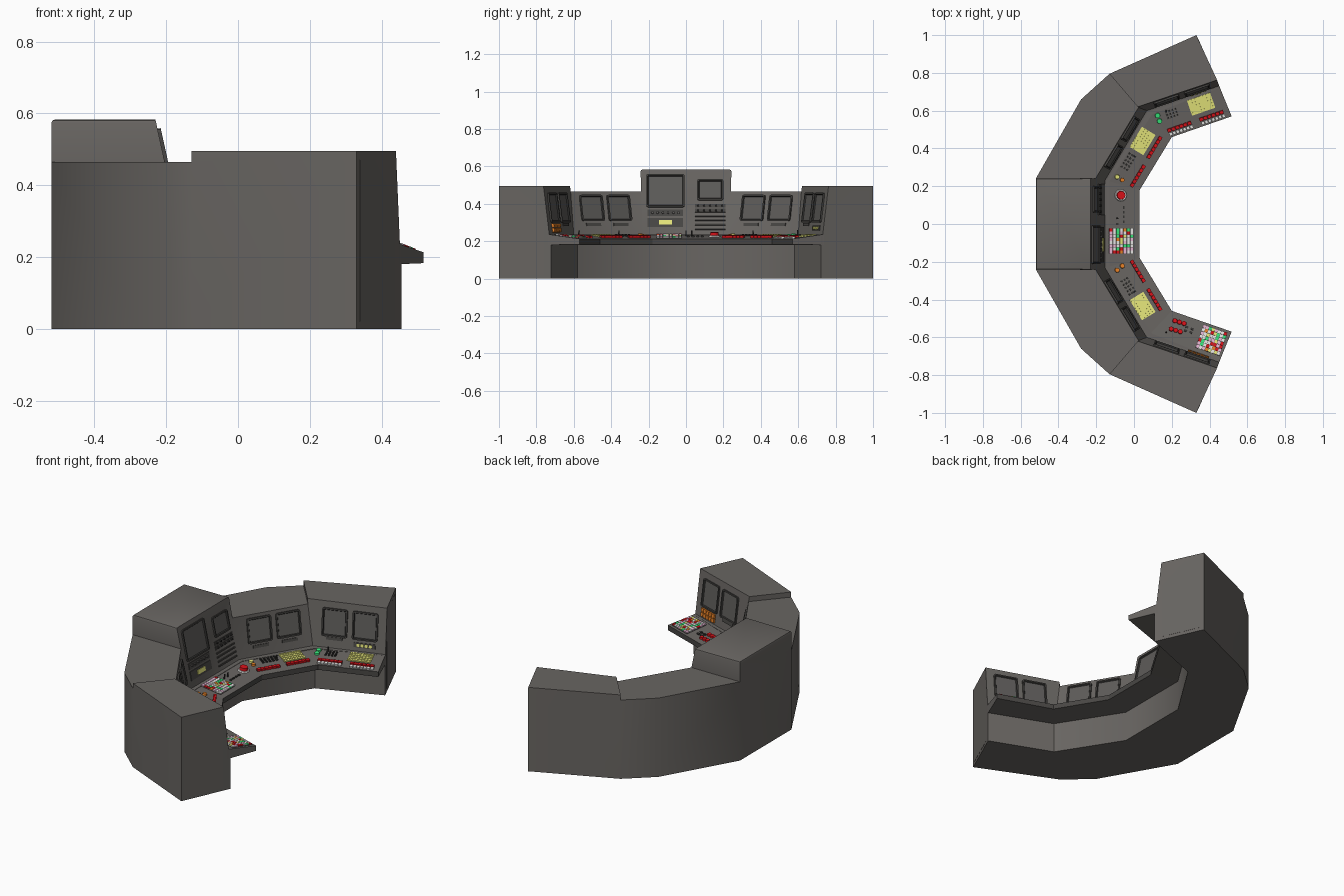
import bpy, bmesh, math, random
from mathutils import Vector, Matrix

if "Cube" in bpy.data.objects:
    bpy.data.objects.remove(bpy.data.objects["Cube"])
random.seed(4)

COLS = {"body_grey": (.14, .131, .122), "dark_trim": (.035, .034, .032), "screen_grey": (.11, .105, .1),
        "yellow": (.8, .8, .2), "red": (.7, .006, .01), "orange": (.8, .22, .02),
        "green": (.04, .8, .2), "pink": (.85, .5, .7), "white": (.85, .85, .83), "frame_grey": (.065, .062, .058)}
MATS = []
for n, c in COLS.items():
    m = bpy.data.materials.new(n)
    m.diffuse_color = (*c, 1)
    m.use_nodes = True
    m.node_tree.nodes["Principled BSDF"].inputs["Base Color"].default_value = m.diffuse_color
    MATS.append(m)
BODY, DARK, SCREEN, YEL, RED, ORG, GRN, PNK, WHT, RIM = range(10)

def finish(bm, name, frame=None, smooth=0):
    me = bpy.data.meshes.new(name)
    bm.to_mesh(me)
    bm.free()
    for m in MATS:
        me.materials.append(m)
    ob = bpy.data.objects.new(name, me)
    bpy.context.collection.objects.link(ob)
    if frame:
        ob.matrix_world = frame
    if smooth:
        bpy.ops.object.select_all(action='DESELECT')
        ob.select_set(True)
        bpy.context.view_layer.objects.active = ob
        bpy.ops.object.shade_smooth_by_angle(angle=math.radians(smooth))
    return ob

# plan outline of the +y half: outer wall, base, panel foot, desk edge
O = [(.33, 1.0), (-.13, .795), (-.28, .66), (-.52, .24)]
B = [(.455, .722), (.095, .58), (-.13, .225)]
F = [(.451, .731), (.068, .6), (-.153, .232)]
E = [(.517, .57), (.20, .46), (.03, .18)]
ZE, ZM, ZC, ZD = .495, .465, .583, .235
T0, T1, T1m = (.44, .762, ZE), (.02, .62, ZE), (.024, .617, ZM)
T2, T2c = (-.204, .24, ZM), (-.23, .243, ZC)

# console body
bm = bmesh.new()
def face(pts, s=1):
    bm.faces.new([bm.verts.new((p[0], p[1] * s, p[2])) for p in pts])
def up(p, *zs):
    return [(p[0], p[1], z) for z in zs]
def mir(pts):
    return [(x, -y, z) for x, y, z in reversed(pts)]
for s in (1, -1):
    # end section
    face(up(O[0], 0) + up(O[1], 0, ZM, ZE) + up(O[0], ZE), s)
    face(up(O[0], ZE) + up(O[1], ZE) + [T1, T0], s)
    face(up(F[0], ZD) + up(F[1], ZD) + [T1m, T1, T0], s)
    face(up(O[0], 0, ZE) + [T0] + up(F[0], ZD) + up(B[0], ZD, 0), s)
    face(up(O[1], ZM, ZE) + [T1, T1m], s)
    face(up(O[0], 0) + up(O[1], 0) + up(B[1], 0) + up(B[0], 0), s)
    # angled section
    for a, b in ((O[1], O[2]), (O[2], O[3])):
        face(up(a, 0, ZM) + up(b, ZM, 0), s)
    for k in (0, 1):
        face(up(B[k], 0, ZD) + up(B[k + 1], ZD, 0), s)
        face(up(B[k], ZD) + up(F[k], ZD) + up(F[k + 1], ZD) + up(B[k + 1], ZD), s)
    face([up(p, ZM)[0] for p in O[1:]] + [T2, T1m], s)
    face([up(p, 0)[0] for p in O[1:]] + up(B[2], 0) + up(B[1], 0), s)
    face(up(F[1], ZD) + up(F[2], ZD) + [T2, T1m], s)
    face(up(O[3], ZM, ZC) + [T2c, T2], s)
# centre section
for h in (up(O[3], 0, ZM, ZC), up(O[3], ZC) + [T2c], up(F[2], ZD) + [T2, T2c],
          up(B[2], 0, ZD), up(B[2], ZD) + up(F[2], ZD), up(O[3], 0) + up(B[2], 0)):
    face(h + mir(h))
bmesh.ops.remove_doubles(bm, verts=bm.verts, dist=.0005)
bmesh.ops.recalc_face_normals(bm, faces=bm.faces)
top = [e for e in bm.edges if all(v.co.z > ZC - .001 for v in e.verts)
       and abs(e.verts[0].co.x - e.verts[1].co.x) + (e.verts[0].co.x < -.5) > .1]
bmesh.ops.bevel(bm, geom=top, offset=.01, segments=2, profile=.5, affect='EDGES')
finish(bm, "console_body", smooth=35)

# full station lists from -y to +y
def ring(pts):
    return [Vector((x, -y, 0)) for x, y in pts] + [Vector((x, y, 0)) for x, y in reversed(pts)]
BASE, FOOT, EDGE = ring(B), ring(F), ring(E)

# desk shelf with dark front edge
bm = bmesh.new()
rows = []
for f, e in zip(FOOT, EDGE):
    back = f + (f - e) * .04
    rows.append([bm.verts.new((p.x, p.y, z)) for p, z in ((back, .237), (e, .213), (e, .183), (back, .18))])
for a, b in zip(rows, rows[1:]):
    for k in range(4):
        fc = bm.faces.new((a[k], b[k], b[(k + 1) % 4], a[(k + 1) % 4]))
        fc.material_index = RIM if k == 1 else BODY
bm.faces.new(rows[0])
bm.faces.new(rows[-1][::-1])
bmesh.ops.recalc_face_normals(bm, faces=bm.faces)
finish(bm, "desk_shelf")

# local frames for the five panels and desk sections (u along, v up/back, n out)
def make_frame(o, u, v):
    u = u.normalized()
    v = (v - u * v.dot(u)).normalized()
    return Matrix.Translation(o) @ Matrix((u, v, u.cross(v))).transposed().to_4x4()
t_e, t_m = (Vector(T0) + Vector(T1)) / 2, (Vector(T1m) + Vector(T2)) / 2
def flip(p):
    return Vector((p.x, -p.y, p.z))
tmid = [flip(t_e), flip(t_m), Vector((T2c[0], 0, ZC)), t_m, t_e]
PANEL, DESK = [], []
for i in range(5):
    u = FOOT[i + 1] - FOOT[i]
    o = (FOOT[i] + FOOT[i + 1]) / 2 + Vector((0, 0, ZD))
    front = (EDGE[i] + EDGE[i + 1]) / 2 + Vector((0, 0, .213))
    PANEL.append(make_frame(o, u, tmid[i] - o))
    DESK.append(make_frame(o + Vector((0, 0, .001)), EDGE[i + 1] - EDGE[i], o - front))
def on_desk(i, x, y):
    p = DESK[i].inverted() @ Vector((x, y, .224))
    return p.x, p.y

def boxes(name, frame, items):
    # items: u, v, width, height, depth, colour
    bm = bmesh.new()
    for u, v, w, h, d, c in items:
        r = bmesh.ops.create_cube(bm, size=1, matrix=Matrix.Translation((u, v, d / 2 - .002))
                                  @ Matrix.Diagonal((w, h, d + .004, 1)))
        for f in {f for vt in r["verts"] for f in vt.link_faces}:
            f.material_index = c
    return finish(bm, name, frame)

def grid(u, v, w, h, nu, nv, d, pick, gap=.75):
    return [(u + w * ((a + .5) / nu - .5), v + h * ((b + .5) / nv - .5), w / nu * gap, h / nv * gap, d, pick())
            for a in range(nu) for b in range(nv)]

def screen(name, frame, u, v, w, h):
    # rounded frame with a recessed screen
    bm = bmesh.new()
    r = .01
    pts = []
    for k, (sx, sy) in enumerate(((1, 1), (-1, 1), (-1, -1), (1, -1))):
        for j in range(3):
            a = math.radians(k * 90 + j * 45)
            pts.append(bm.verts.new((u + sx * (w / 2 - r) + r * math.cos(a),
                                     v + sy * (h / 2 - r) + r * math.sin(a), -.004)))
    f = bm.faces.new(pts)
    ex = bmesh.ops.extrude_face_region(bm, geom=[f])["geom"]
    bmesh.ops.translate(bm, verts=[g for g in ex if isinstance(g, bmesh.types.BMVert)], vec=(0, 0, .013))
    cap = [g for g in ex if isinstance(g, bmesh.types.BMFace)][0]
    for g in bm.faces:
        g.material_index = RIM
    bmesh.ops.inset_region(bm, faces=[cap], thickness=.008, depth=0)
    ins = bmesh.ops.inset_region(bm, faces=[cap], thickness=.004, depth=-.007)
    for g in ins["faces"]:
        g.material_index = DARK
    cap.material_index = SCREEN
    bmesh.ops.recalc_face_normals(bm, faces=bm.faces)
    finish(bm, name, frame)

def discs(name, frame, items, n=16):
    # items: u, v, radius, height, colour
    bm = bmesh.new()
    for u, v, r, d, c in items:
        res = bmesh.ops.create_cone(bm, cap_ends=True, segments=n, radius1=r, radius2=r * .9, depth=d,
                                    matrix=Matrix.Translation((u, v, d / 2)))
        for f in {f for vt in res["verts"] for f in vt.link_faces}:
            f.material_index = c
    finish(bm, name, frame)

def only(c):
    return lambda: c
def mixed():
    return random.choice((PNK, PNK, PNK, WHT, WHT, WHT, RED, RED, GRN, GRN, YEL, ORG))

# centre panel: two screens, knob strips, yellow readout
P = PANEL[2]
screen("main_screen", P, -.11, .24, .205, .18)
screen("side_screen", P, .13, .245, .14, .115)
boxes("centre_controls", P, [(-.11, .12, .19, .035, .004, RIM), (-.11, .066, .19, .05, .004, RIM),
      (-.11, .066, .07, .024, .008, YEL), (.13, .158, .165, .02, .004, RIM), (.13, .132, .165, .02, .004, RIM)]
      + [(.13, v, .165, .008, .006, RIM) for v in (.03, .055, .08, .102)])
discs("centre_knobs", P, [(-.18 + .028 * k, .12, .007, .012, SCREEN) for k in range(6)]
      + [(.065 + .032 * k, v, .006, .012, DARK) for k in range(5) for v in (.132, .158)], 10)

# angled and end panel screens, each with a control strip below
for i in (0, 1, 3, 4):
    for k, u in enumerate((-.085, .085)):
        screen(f"panel_screen_{i}_{k}", PANEL[i], u, .145, .142, .16 if i in (0, 4) else .142)
        if (i, k) not in ((0, 0), (4, 1)):
            boxes(f"screen_strip_{i}_{k}", PANEL[i], [(u, .055, .09, .016, .005, RIM)])
boxes("orange_keys", PANEL[0], grid(-.085, .036, .12, .05, 5, 2, .012, only(ORG), .85))
boxes("yellow_readout", PANEL[4], [(.085, .036, .12, .026, .004, RIM)]
      + grid(.085, .036, .09, .02, 4, 1, .008, only(YEL)))

# desk keyboards in yellow
for i, x, y, w, h in ((4, .355, .635, .13, .085), (3, .045, .44, .125, .085), (1, .045, -.435, .125, .085)):
    u, v = on_desk(i, x, y)
    boxes(f"yellow_keyboard_{i}", DESK[i], [(u, v, w, h, .003, YEL)] + grid(u, v, w, h, 8, 5, .006, only(YEL), .7))

# multicoloured button blocks
for i, x, y in ((2, -.068, -.09), (0, .41, -.615)):
    u, v = on_desk(i, x, y)
    boxes(f"colour_buttons_{i}", DESK[i], [(u, v, .135, .13, .003, SCREEN)] + grid(u, v, .135, .13, 8, 7, .008, mixed, .9))

# red switch rows, white key rows
for n, (i, x, y) in enumerate(((4, .24, .515), (4, .41, .573), (3, .108, .405), (3, .02, .254),
                               (1, .02, -.25), (1, .108, -.4))):
    u, v = on_desk(i, x, y)
    boxes(f"red_switches_{n}", DESK[i], [(u, v, .135, .012, .004, DARK)] + grid(u, v, .135, .02, 6, 1, .012, only(RED), .9))
    if i == 4:
        boxes(f"white_keys_{n}", DESK[i], grid(u + .003, v - .022, .135, .021, 7, 1, .008, only(WHT), .85))

# dark keypads
for n, (i, x, y, w, h, a, b) in enumerate(((4, .2, .585, .07, .05, 4, 3), (3, -.03, .33, .1, .05, 5, 3),
        (1, -.03, -.33, .1, .05, 5, 3), (2, -.055, .05, .1, .016, 4, 1), (0, .29, -.56, .06, .04, 2, 2))):
    u, v = on_desk(i, x, y)
    boxes(f"dark_keypad_{n}", DESK[i], grid(u, v, w, h, a, b, .006, only(DARK), .55))

# round buttons, emergency button and levers
def spots(name, i, pts, r, d, c):
    discs(name, DESK[i], [(*on_desk(i, x, y), r, d, c) for x, y in pts])
spots("green_buttons", 4, [(.125, .575), (.135, .545)], .014, .01, GRN)
spots("yellow_button", 3, [(-.09, .25)], .013, .01, YEL)
spots("orange_button", 3, [(-.062, .233)], .012, .01, ORG)
spots("orange_buttons", 1, [(-.09, -.245), (-.062, -.222)], .013, .01, ORG)
spots("red_buttons", 0, [(.205 + .024 * k + dx, y - .007 * k) for k in range(3)
                         for dx, y in ((.012, -.512), (-.008, -.556))], .013, .01, RED)
spots("emergency_ring", 2, [(-.07, .152)], .032, .006, WHT)
spots("emergency_button", 2, [(-.07, .152)], .024, .022, RED)
for i, pts in ((0, [(.17, -.575)]), (1, [(.0, -.36)]), (2, [(-.09, .03), (-.09, -.0)]), (3, [(.0, .36)]), (4, [(.17, .6)])):
    spots(f"lever_{i}", i, pts, .004, .028, DARK)

# inset end plates on the two short ends
for s in (1, -1):
    a, b = Vector((O[0][0], O[0][1] * s, 0)), Vector((B[0][0], B[0][1] * s, 0))
    fr = make_frame((a + b) / 2 + (a - b) * .04 + Vector((0, 0, .245)), (b - a) * -s, Vector((0, 0, 1)))
    boxes("end_plate", fr, [(0, 0, .24, .45, .001, BODY)])
